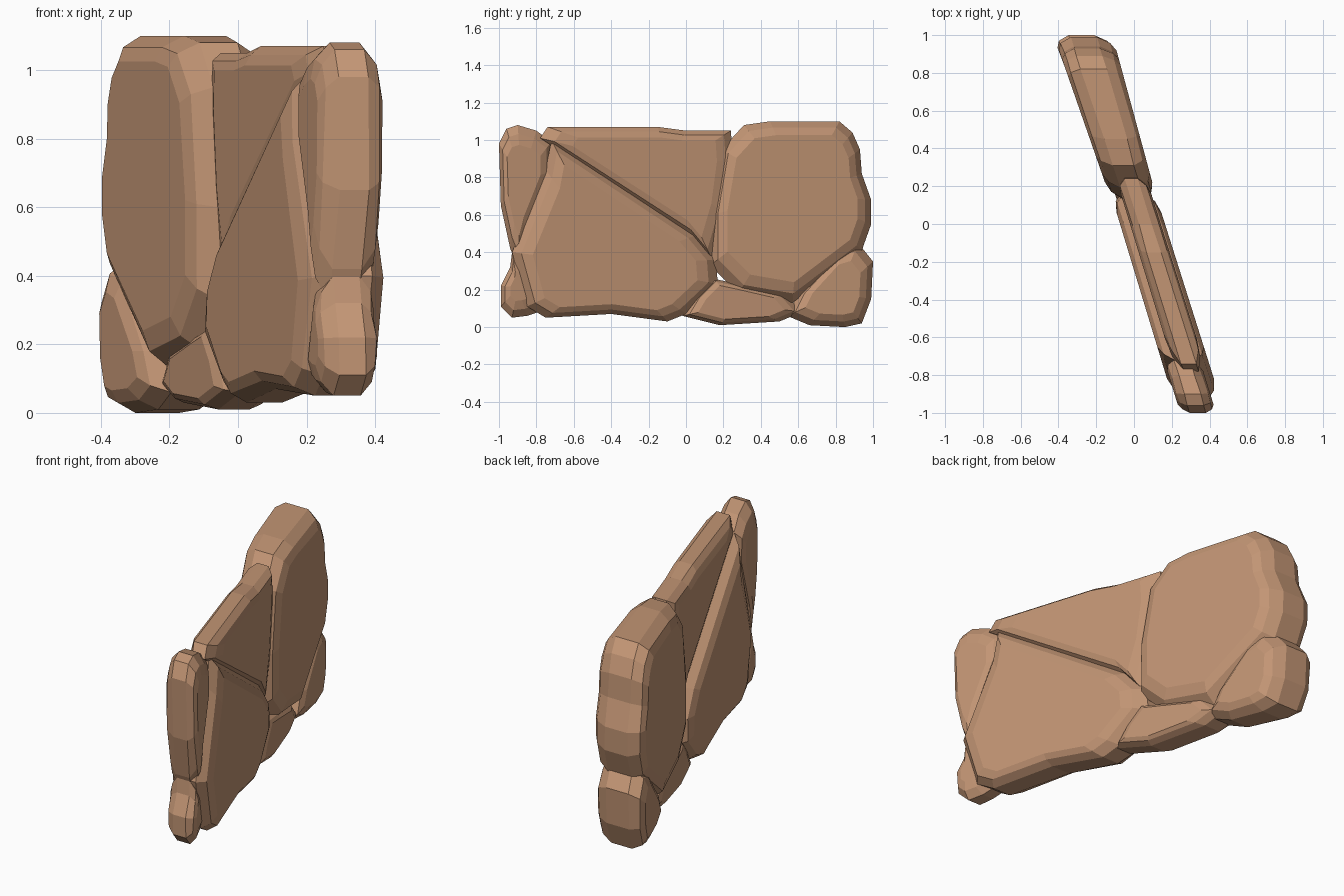
import bpy
import bmesh
import random
from mathutils import Vector

random.seed(4)
UNIT = 0.01          # outlines are given in hundredths
SLOPE = -0.31        # the wall runs diagonally across the floor
OFFSET = 0.03

cube = bpy.data.objects.get("Cube")
if cube:
    bpy.data.objects.remove(cube, do_unlink=True)

# One sandstone colour for every block
sandstone = bpy.data.materials.new("sandstone brown")
sandstone.use_nodes = True
colour = (0.54, 0.3, 0.175, 1)
sandstone.diffuse_color = colour
sandstone.node_tree.nodes["Principled BSDF"].inputs["Base Color"].default_value = colour


def stone(name, outline, front_half, back_half, wear, shift=0, wobble=0.004):
    """Worn block from a clockwise y-z outline.

    The half thickness runs from front_half to back_half along y, and wear is
    how far each flat face shrinks towards the middle of the block.
    """
    points = [Vector(p) * UNIT for p in outline]
    middle = sum(points, Vector((0, 0))) / len(points)
    start = min(p.x for p in points)
    length = max(p.x for p in points) - start
    profile = [(-1, 1), (-0.85, 0.45), (-0.45, 0), (0.45, 0), (0.85, 0.45), (1, 1)]

    bm = bmesh.new()
    rings = []
    for depth, amount in profile:
        ring = []
        for point in points:
            p = point.lerp(middle, wear * amount)
            half = front_half + (back_half - front_half) * (p.x - start) / length
            jitter = random.uniform(-wobble, wobble) if abs(depth) < 1 else 0
            x = OFFSET + shift + SLOPE * p.x + depth * half + jitter
            ring.append(bm.verts.new((x, p.x, p.y)))
        rings.append(ring)
    for low, high in zip(rings, rings[1:]):
        for i in range(len(points)):
            bm.faces.new((low[i - 1], low[i], high[i], high[i - 1]))
    bm.faces.new(rings[0])
    bm.faces.new(rings[-1])
    bmesh.ops.recalc_face_normals(bm, faces=bm.faces)

    mesh = bpy.data.meshes.new(name)
    bm.to_mesh(mesh)
    bm.free()
    mesh.materials.append(sandstone)
    block = bpy.data.objects.new(name, mesh)
    bpy.context.collection.objects.link(block)


# Large upper block at the back end
stone("large_back_stone",
      [(13, 33), (13, 60), (19, 95), (31, 108), (45, 110), (82, 110), (89, 104),
       (93, 95), (94, 82), (99, 68), (99, 55), (94, 41), (57, 13), (28, 18)],
      front_half=0.122, back_half=0.155, wear=0.19, shift=0.01)

# Rounded foot block at the back end
stone("back_foot_stone",
      [(54, 6), (60, 18), (82, 42), (92, 45), (100, 35), (99, 15), (94, 2), (85, 0), (66, 1)],
      front_half=0.12, back_half=0.15, wear=0.36)

# Low sill stone under the joint
stone("sill_stone",
      [(-2, 6), (4, 16), (14, 26), (28, 23), (54, 17), (62, 8), (50, 3), (18, 1)],
      front_half=0.095, back_half=0.1, wear=0.28, shift=0.015)

# Wedge filling the top between the two large blocks
stone("top_wedge_stone",
      [(-78, 101), (-74, 107), (-15, 107), (0, 105), (24, 105), (25, 90), (21, 60), (14, 36), (4, 48)],
      front_half=0.085, back_half=0.08, wear=0.25, shift=0.03)

# Large sloping block at the front end
stone("large_front_stone",
      [(-93, 40), (-75, 84), (-72, 100), (5, 49), (16, 36), (17, 23),
       (0, 7), (-10, 3), (-40, 7), (-75, 5), (-85, 11)],
      front_half=0.125, back_half=0.118, wear=0.2, shift=0.015)

# Tall narrow end stone
stone("front_end_stone",
      [(-99, 65), (-100, 98), (-96, 106), (-90, 108), (-80, 105),
       (-72, 99), (-72, 83), (-86, 48), (-90, 32), (-94, 42)],
      front_half=0.095, back_half=0.095, wear=0.36)

# Small rounded stone below it
stone("front_foot_stone",
      [(-99, 11), (-99, 22), (-94, 32), (-93, 40), (-87, 40), (-82, 26), (-76, 9), (-85, 6), (-93, 5)],
      front_half=0.088, back_half=0.08, wear=0.55, shift=-0.002)
